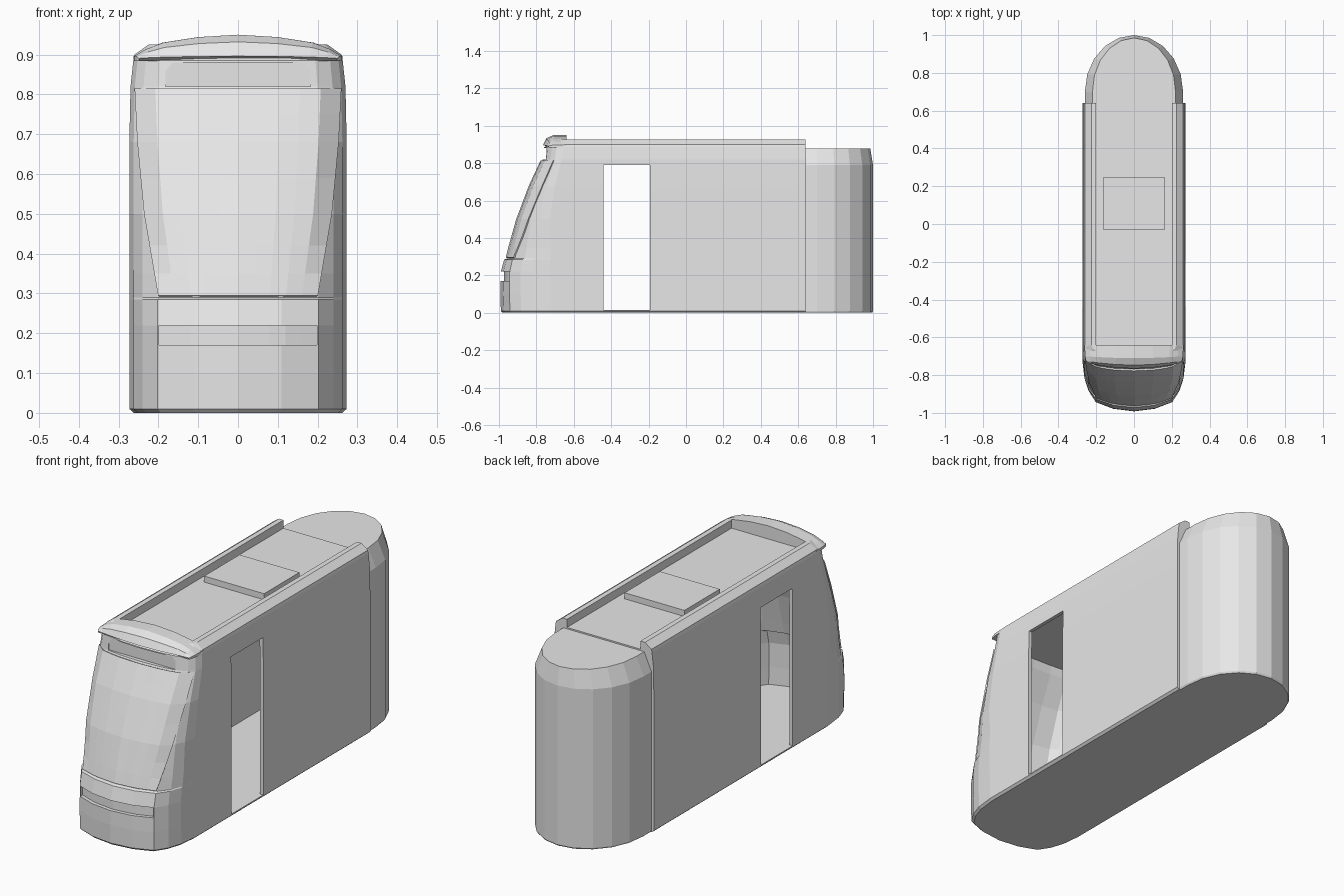
import bpy, bmesh, math

if "Cube" in bpy.data.objects:
    bpy.data.objects.remove(bpy.data.objects["Cube"])

grey = bpy.data.materials.new("light_grey")
grey.use_nodes = True
grey.diffuse_color = (0.8, 0.8, 0.8, 1)
grey.node_tree.nodes["Principled BSDF"].inputs["Base Color"].default_value = (0.8, 0.8, 0.8, 1)

# Body levels: height, half width, nose tip y, nose depth
LEVELS = [(0, .262, -.98, .26), (.01, .273, -.99, .27), (.1, .273, -.992, .27),
          (.22, .273, -.99, .265), (.285, .273, -.972, .245), (.29, .273, -.955, .228),
          (.35, .273, -.94, .22), (.5, .273, -.898, .17), (.68, .273, -.83, .13),
          (.82, .27, -.765, .1), (.885, .263, -.758, .1), (.9, .26, -.735, .085),
          (.925, .225, -.70, .06)]
# Nose plan: fraction of half width, fraction of nose depth
PLAN = [(0, 1), (.4, .95), (.74, .82), (.88, .6), (.96, .35), (1, 0)]


def lerp(table, t):
    """Interpolate rows of a table by its first column."""
    for a, b in zip(table, table[1:]):
        if t <= b[0]:
            k = max(0, (t - a[0]) / (b[0] - a[0]))
            return [p + (q - p) * k for p, q in zip(a[1:], b[1:])]
    return list(table[-1][1:])


def front_y(x, z):
    w, tip, depth = lerp(LEVELS, z)
    return tip + depth - depth * lerp(PLAN, abs(x) / w)[0]


def make(name, bm):
    bmesh.ops.recalc_face_normals(bm, faces=bm.faces)
    mesh = bpy.data.meshes.new(name)
    bm.to_mesh(mesh)
    bm.free()
    mesh.materials.append(grey)
    ob = bpy.data.objects.new(name, mesh)
    bpy.context.collection.objects.link(ob)
    return ob


def loft(name, rings, closed=True):
    """Skin a list of equal rings; closed rings get end caps."""
    bm = bmesh.new()
    rows = [[bm.verts.new(p) for p in ring] for ring in rings]
    n = len(rows[0])
    for a, b in zip(rows, rows[1:]):
        for i in range(n if closed else n - 1):
            j = (i + 1) % n
            bm.faces.new((a[i], a[j], b[j], b[i]))
    if closed:
        bm.faces.new(rows[0])
        bm.faces.new(rows[-1])
    return make(name, bm)


def box(name, x, y, z):
    return loft(name, [[(-x, y[0], h), (x, y[0], h), (x, y[1], h), (-x, y[1], h)] for h in z])


def apply(ob, mod):
    bpy.context.view_layer.objects.active = ob
    bpy.ops.object.modifier_apply(modifier=mod.name)


def cut(ob, cutter):
    cutter.hide_render = True
    mod = ob.modifiers.new("cut", 'BOOLEAN')
    mod.operation = 'DIFFERENCE'
    mod.solver = 'EXACT'
    mod.object = cutter
    apply(ob, mod)
    bpy.data.objects.remove(cutter)


def body_ring(z, inset=0, wall=0, back=.64):
    w, tip, depth = lerp(LEVELS, z)
    w -= wall
    start = tip + depth
    depth -= inset
    right = [(w * a, start - depth * b, z) for a, b in reversed(PLAN)]
    left = [(-x, y, z) for x, y, _ in reversed(right[:-1])]
    return [(w, back, z)] + right + left + [(-w, back, z)]


# Hollow body shell
body = loft("body_shell", [body_ring(row[0]) for row in LEVELS])
inner_heights = [.015] + [row[0] for row in LEVELS if .05 < row[0] < .84] + [.865]
cut(body, loft("cabin_cutter", [body_ring(z, .035, .018, .62) for z in inner_heights]))

# Doorways, roof well and destination sign pocket
cut(body, box("door_cutter", .4, (-.44, -.193), (.016, .79)))
cut(body, box("roof_cutter", .2, (-.64, .8), (.885, 1.1)))
cut(body, box("sign_cutter", .182, (-.9, -.745), (.82, .88)))

# Curved bumper groove
xs = [.198 * i / 5 for i in range(-5, 6)]
groove = []
for z in (.17, .22):
    groove.append([(x, front_y(x, z) + .018, z) for x in xs]
                  + [(x, front_y(x, z) - .05, z) for x in reversed(xs)])
cut(body, loft("groove_cutter", groove))

# Raised windscreen, wider towards the top
rows = []
for z in (.295, .35, .42, .5, .59, .68, .75, .815):
    lim = lerp([(.29, .2), (.5, .236), (.68, .253), (.82, .26)], z)[0]
    rows.append([(lim * i / 5, front_y(lim * i / 5, z) - .01, z) for i in range(-5, 6)])
screen = loft("windscreen", rows, closed=False)
mod = screen.modifiers.new("thickness", 'SOLIDIFY')
mod.thickness = .02
# thicken towards the cabin whichever way the sheet is wound
mod.offset = -1 if screen.data.polygons[0].normal.y < 0 else 1
apply(screen, mod)

# Arched hood over the windscreen
half = [(.262, .897), (.235, .913), (.19, .93), (.1, .944), (0, .95)]
arch = half + [(-x, z) for x, z in reversed(half[:-1])]
rings = []
for y, sx, sz, bow in ((-.64, 1, 1, 0), (-.70, .99, 1, .01), (-.725, .97, .7, .022), (-.735, .95, .1, .03)):
    ring = [(x * sx, y - bow * (1 - (x / .262) ** 2), .89 + (z - .89) * sz) for x, z in arch]
    rings.append(ring + [(-.262 * sx, y, .884), (.262 * sx, y, .884)])
loft("front_hood", rings)

# Rounded rear section with a chamfered roof edge
rings = []
for z, w, tip in ((0, .255, .995), (.008, .26, 1), (.79, .26, 1), (.878, .22, .985)):
    curve = [(w * math.cos(math.pi * i / 10), .70 + (tip - .70) * math.sin(math.pi * i / 10), z)
             for i in range(11)]
    rings.append([(w, .63, z)] + curve + [(-w, .63, z)])
loft("rear_section", rings)

# Roof hatch
box("roof_hatch", .163, (-.03, .245), (.88, .915))
